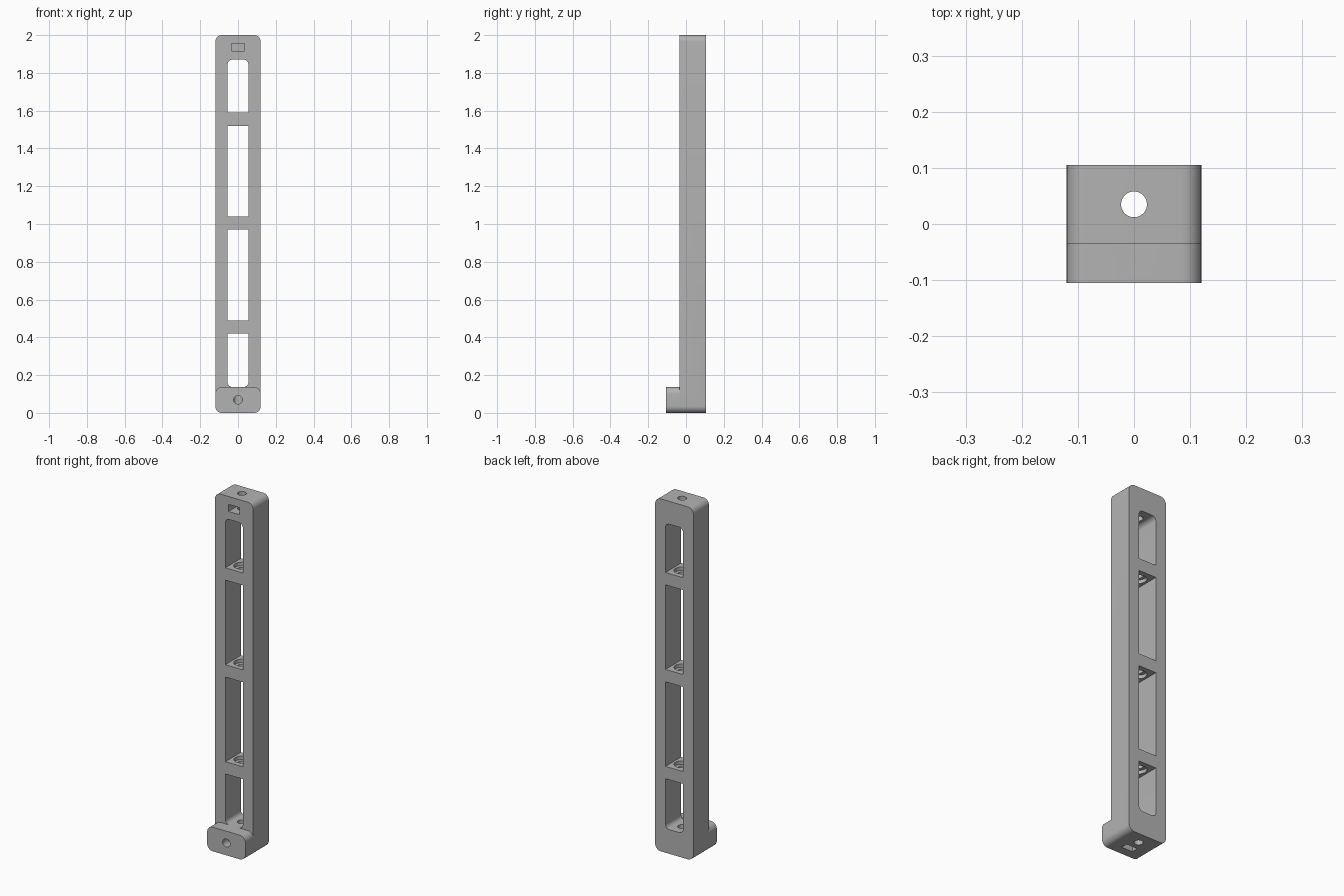
import bpy, bmesh, math
from mathutils import Matrix

cube = bpy.data.objects.get("Cube")
if cube:
    bpy.data.objects.remove(cube, do_unlink=True)

grey = bpy.data.materials.new("plain grey")
grey.use_nodes = True
grey.diffuse_color = (0.45, 0.45, 0.45, 1)
grey.node_tree.nodes["Principled BSDF"].inputs["Base Color"].default_value = grey.diffuse_color


def finish(name, bm):
    bmesh.ops.recalc_face_normals(bm, faces=bm.faces)
    mesh = bpy.data.meshes.new(name)
    bm.to_mesh(mesh)
    bm.free()
    mesh.materials.append(grey)
    obj = bpy.data.objects.new(name, mesh)
    bpy.context.collection.objects.link(obj)
    return obj


def block(name, half_x, y0, y1, z0, z1, radius=0, low=True, high=True):
    """Front-facing rectangle with optional rounded corners, extruded along y."""
    points = []
    corners = ((half_x, z1, 0, high), (-half_x, z1, 90, high),
               (-half_x, z0, 180, low), (half_x, z0, 270, low))
    for x, z, start, rounded in corners:
        if not (radius and rounded):
            points.append((x, z))
            continue
        cx = x - math.copysign(radius, x)
        cz = z - radius if z == z1 else z + radius
        for i in range(9):
            a = math.radians(start + 90 * i / 8)
            points.append((cx + radius * math.cos(a), cz + radius * math.sin(a)))
    bm = bmesh.new()
    front = bm.faces.new([bm.verts.new((x, y0, z)) for x, z in points])
    made = bmesh.ops.extrude_face_region(bm, geom=[front])["geom"]
    bmesh.ops.translate(bm, vec=(0, y1 - y0, 0),
                        verts=[v for v in made if isinstance(v, bmesh.types.BMVert)])
    return finish(name, bm)


def rod(name, radius, length, centre, along_y=False):
    bm = bmesh.new()
    matrix = Matrix.Translation(centre)
    if along_y:
        matrix = matrix @ Matrix.Rotation(math.pi / 2, 4, "X")
    bmesh.ops.create_cone(bm, cap_ends=True, segments=40, radius1=radius,
                          radius2=radius, depth=length, matrix=matrix)
    return finish(name, bm)


def combine(target, tool, operation):
    tool.hide_render = True
    mod = target.modifiers.new("join", "BOOLEAN")
    mod.operation = operation
    mod.solver = "EXACT"
    mod.object = tool
    bpy.context.view_layer.objects.active = target
    bpy.ops.object.modifier_apply(modifier=mod.name)
    bpy.data.objects.remove(tool, do_unlink=True)


FRONT, BACK, BORE_Y = -0.035, 0.105, 0.035

# Upright bar with its projecting foot
bar = block("slotted_bar", 0.12, FRONT, BACK, 0, 2, 0.035)
foot = block("foot", 0.12, -0.105, FRONT, 0, 0.137, 0.035)
combine(bar, foot, "UNION")

# Four windows; only the outermost ends are rounded
windows = [(0.137, 0.42), (0.49, 0.97), (1.04, 1.52), (1.59, 1.87)]
for i, (z0, z1) in enumerate(windows):
    cutter = block("window_cutter", 0.055, -0.2, 0.2, z0, z1, 0.025, i == 0, i == 3)
    combine(bar, cutter, "DIFFERENCE")

# Lengthwise bore, with a wider recess on both faces of each crossbar
combine(bar, rod("bore_cutter", 0.023, 2.4, (0, BORE_Y, 1)), "DIFFERENCE")
for below, above in zip(windows, windows[1:]):
    for z in (below[1], above[0]):
        combine(bar, rod("recess_cutter", 0.042, 0.04, (0, BORE_Y, z)), "DIFFERENCE")

# Nut slot near the top, and another under the foot
combine(bar, block("top_slot_cutter", 0.035, -0.2, 0.07, 1.915, 1.955), "DIFFERENCE")
combine(bar, block("foot_slot_cutter", 0.035, -0.055, -0.017, -0.1, 0.105), "DIFFERENCE")

# Screw hole through the face of the foot
combine(bar, rod("screw_cutter", 0.023, 0.235, (0, -0.0825, 0.07), True), "DIFFERENCE")

bpy.ops.object.select_all(action="DESELECT")
bar.select_set(True)
bpy.context.view_layer.objects.active = bar
bpy.ops.object.shade_smooth_by_angle(angle=math.radians(30))
